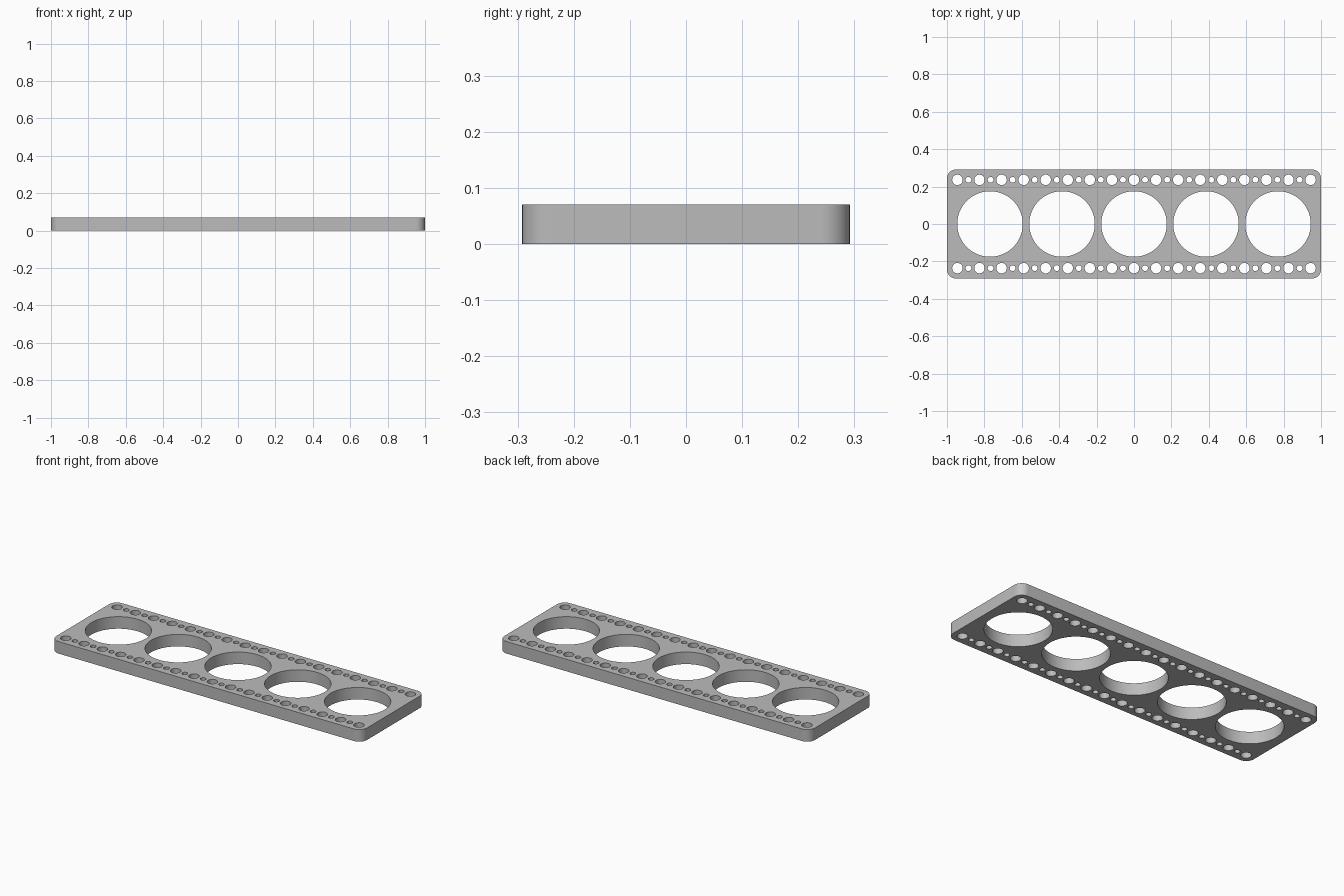
import bpy
import bmesh
from math import pi, cos, sin, radians

HALF_X, HALF_Y, HEIGHT = 1.0, 0.292, 0.07
CORNER = 0.05
ROW_Y = 0.236
PITCH = 0.118

if "Cube" in bpy.data.objects:
    bpy.data.objects.remove(bpy.data.objects["Cube"], do_unlink=True)


def arc(cx, cy, r, start, sweep, steps):
    return [(cx + r * cos(start + sweep * i / steps),
             cy + r * sin(start + sweep * i / steps)) for i in range(steps + 1)]


def circle(cx, cy, r, sides):
    return arc(cx, cy, r, 0, 2 * pi, sides)[:-1]


# Rounded outline of the plate
outline = []
for i, (sx, sy) in enumerate([(1, 1), (-1, 1), (-1, -1), (1, -1)]):
    outline += arc(sx * (HALF_X - CORNER), sy * (HALF_Y - CORNER), CORNER,
                   i * pi / 2, pi / 2, 10)
loops = [outline]

# Five large openings along the middle
loops += [circle(i * 0.385, 0, 0.175, 72) for i in range(-2, 3)]

# Rows of alternating large and small holes along both long edges
for y in (-ROW_Y, ROW_Y):
    for i in range(-16, 17):
        radius = 0.028 if i % 2 == 0 else 0.0155
        loops.append(circle(i * PITCH / 2, y, radius, 28))

# Fill the profile and extrude it upward
bm = bmesh.new()
for points in loops:
    verts = [bm.verts.new((x, y, 0)) for x, y in points]
    for a, b in zip(verts, verts[1:] + verts[:1]):
        bm.edges.new((a, b))
bmesh.ops.triangle_fill(bm, use_beauty=True, use_dissolve=False, edges=bm.edges[:])
result = bmesh.ops.extrude_face_region(bm, geom=bm.faces[:], use_keep_orig=True)
top = [g for g in result["geom"] if isinstance(g, bmesh.types.BMVert)]
bmesh.ops.translate(bm, verts=top, vec=(0, 0, HEIGHT))
bmesh.ops.recalc_face_normals(bm, faces=bm.faces[:])
mesh = bpy.data.meshes.new("perforated_plate")
bm.to_mesh(mesh)
bm.free()

plate = bpy.data.objects.new("perforated_plate", mesh)
bpy.context.collection.objects.link(plate)

# Plain grey finish
grey = bpy.data.materials.new("plain grey")
grey.use_nodes = True
grey.diffuse_color = (0.5, 0.5, 0.5, 1)
grey.node_tree.nodes["Principled BSDF"].inputs["Base Color"].default_value = (0.5, 0.5, 0.5, 1)
mesh.materials.append(grey)

# Smooth walls with crisp rims
bpy.ops.object.select_all(action="DESELECT")
plate.select_set(True)
bpy.context.view_layer.objects.active = plate
bpy.ops.object.shade_smooth_by_angle(angle=radians(30))
